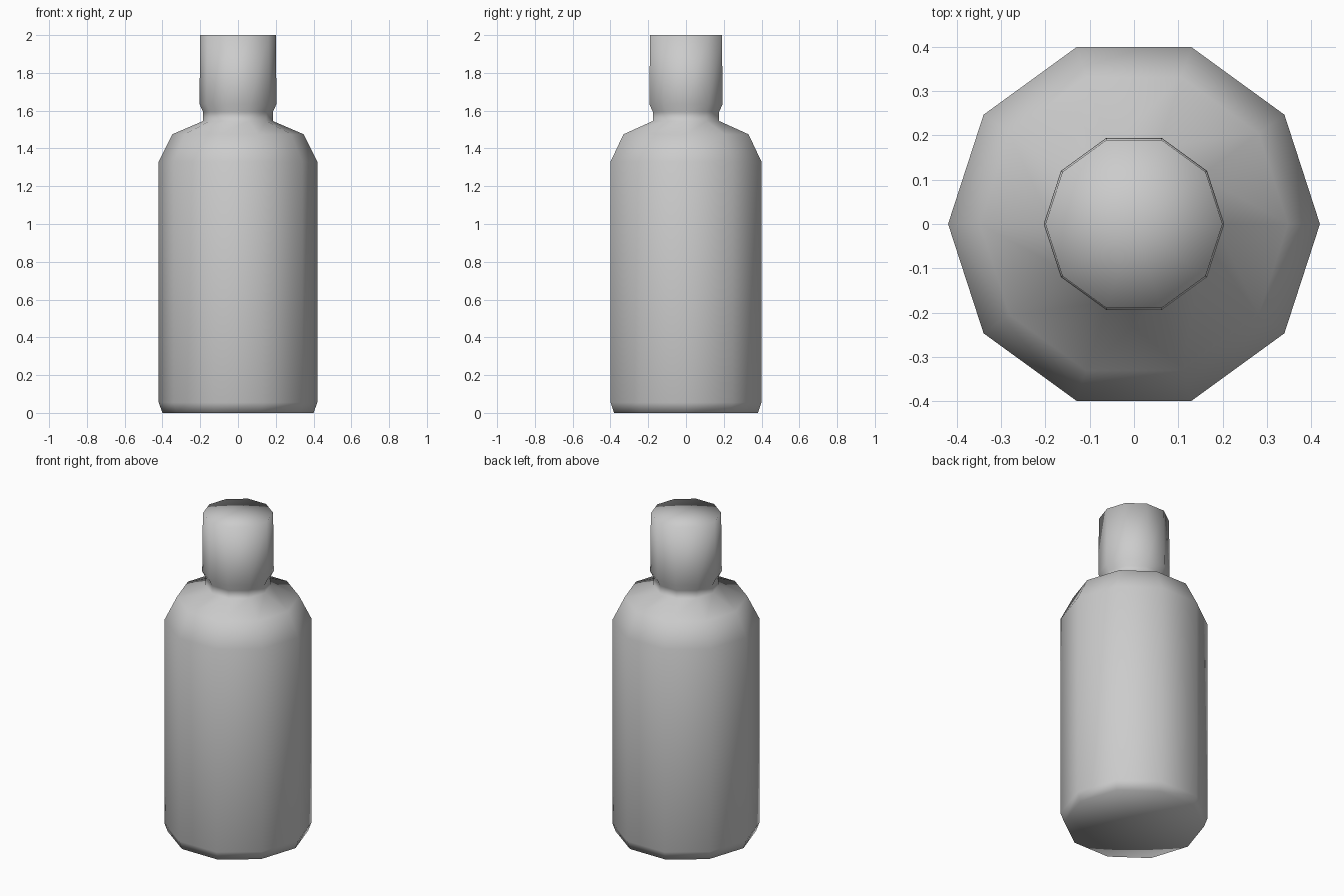
import bpy, bmesh
from math import cos, sin, tau

if "Cube" in bpy.data.objects:
    bpy.data.objects.remove(bpy.data.objects["Cube"])

SIDES = 10

# (radius, height) profile from base to cap rim
PROFILE = [(0.40, 0.0), (0.42, 0.055), (0.42, 1.33), (0.348, 1.475),
           (0.185, 1.545), (0.185, 1.595), (0.204, 1.635), (0.20, 2.0)]


def lathe(name, profile):
    bm = bmesh.new()
    rings = [[bm.verts.new((r * cos(tau * i / SIDES), r * sin(tau * i / SIDES), z))
              for i in range(SIDES)] for r, z in profile]
    # side walls
    for low, high in zip(rings, rings[1:]):
        for i in range(SIDES):
            j = (i + 1) % SIDES
            bm.faces.new((low[i], low[j], high[j], high[i]))
    # triangle fans closing the base and the top
    for ring, z in ((rings[0], profile[0][1]), (rings[-1], profile[-1][1])):
        centre = bm.verts.new((0, 0, z))
        for i in range(SIDES):
            bm.faces.new((ring[i], ring[(i + 1) % SIDES], centre))
    bmesh.ops.recalc_face_normals(bm, faces=bm.faces)
    for f in bm.faces:
        f.smooth = True
    mesh = bpy.data.meshes.new(name)
    bm.to_mesh(mesh)
    bm.free()
    obj = bpy.data.objects.new(name, mesh)
    bpy.context.collection.objects.link(obj)
    return obj


# bottle body, shoulder, neck and cap in one smooth skin
lathe("bottle", PROFILE)
